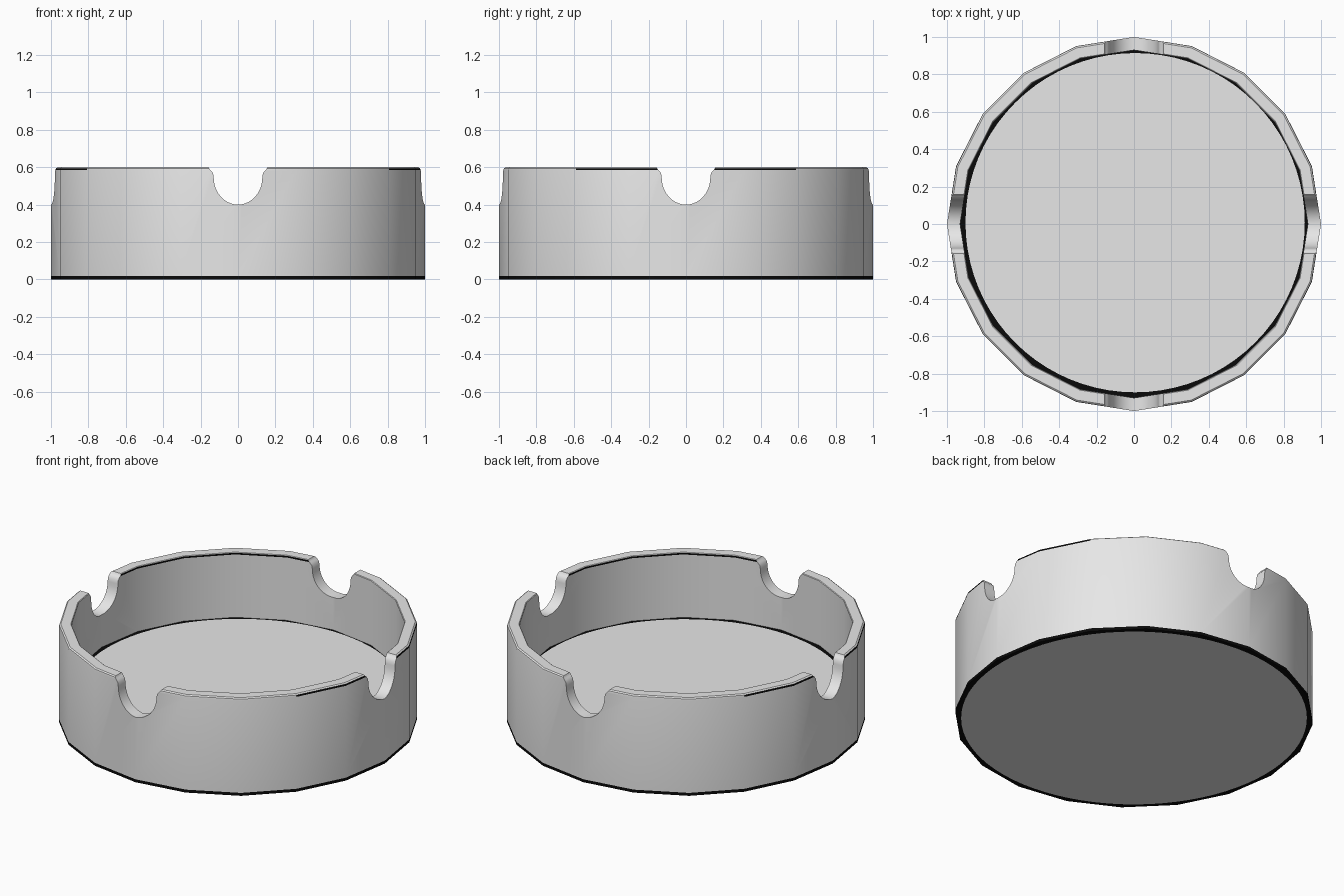
import bpy, bmesh, math

if "Cube" in bpy.data.objects:
    bpy.data.objects.remove(bpy.data.objects["Cube"])

SIDES = 20
FLOOR_Z = 0.2

grey = bpy.data.materials.new("light grey")
grey.diffuse_color = (0.8, 0.8, 0.8, 1)
grey.use_nodes = True
grey.node_tree.nodes["Principled BSDF"].inputs["Base Color"].default_value = grey.diffuse_color
black = bpy.data.materials.new("black trim")
black.diffuse_color = (0.003, 0.003, 0.003, 1)
black.use_nodes = True
black.node_tree.nodes["Principled BSDF"].inputs["Base Color"].default_value = black.diffuse_color


def new_object(name, bm):
    bmesh.ops.recalc_face_normals(bm, faces=bm.faces)
    mesh = bpy.data.meshes.new(name)
    bm.to_mesh(mesh)
    bm.free()
    mesh.materials.append(grey)
    mesh.materials.append(black)
    ob = bpy.data.objects.new(name, mesh)
    bpy.context.collection.objects.link(ob)
    return ob


def ring(bm, r, z, n, cx=0, cy=0):
    return [bm.verts.new((cx + r * math.cos(2 * math.pi * i / n),
                          cy + r * math.sin(2 * math.pi * i / n), z)) for i in range(n)]


# Round tray: profile (radius, z) swept over 20 sides
profile = [(1.0, 0.0), (1.0, 0.018), (1.0, 0.584), (0.998, 0.594), (0.99, 0.6),
           (0.934, 0.6), (0.93, 0.597), (0.93, 0.587), (0.93, FLOOR_Z)]
bm = bmesh.new()
rings = [ring(bm, r, z, SIDES) for r, z in profile]
for k, (a, b) in enumerate(zip(rings, rings[1:])):
    for i in range(SIDES):
        j = (i + 1) % SIDES
        f = bm.faces.new((a[i], a[j], b[j], b[i]))
        c = f.calc_center_median()
        # black foot band, black lines along parts of the rim
        if k == 0 or (k == 2 and abs(c.x) > 0.8) or (k == 6 and c.x * c.y < 0):
            f.material_index = 1


# Floor and underside: grey disc inside a black border
def cap(outer, r, z, cx=0, cy=0):
    disc = ring(bm, r, z, SIDES * 4, cx, cy)
    bm.faces.new(disc)
    for i in range(SIDES):
        arc = [disc[(4 * i + 4 - k) % len(disc)] for k in range(5)]
        f = bm.faces.new([outer[i], outer[(i + 1) % SIDES]] + arc)
        f.material_index = 1


cap(rings[0], 0.965, 0.0)
cap(rings[-1], 0.907, FLOOR_Z, 0.006, 0.007)
tray = new_object("tray", bm)


# Notch cutters: U-shaped section with flared lips, run right across the tray
def notch_cutter(name, along_x):
    half = [(0.13 * math.sin(t), 0.545 - 0.145 * math.cos(t))
            for t in [math.pi / 2 * k / 10 for k in range(11)]]
    half += [(0.133, 0.567), (0.142, 0.58), (0.152, 0.59), (0.158, 0.602), (0.158, 0.8)]
    outline = half + [(-x, z) for x, z in reversed(half[1:])]
    bm = bmesh.new()
    ends = []
    for d in (-1.3, 1.3):
        ends.append([bm.verts.new((d, u, z) if along_x else (u, d, z)) for u, z in outline])
    n = len(outline)
    for i in range(n):
        j = (i + 1) % n
        bm.faces.new((ends[0][i], ends[0][j], ends[1][j], ends[1][i]))
    bm.faces.new(ends[0])
    bm.faces.new(ends[1])
    ob = new_object(name, bm)
    ob.hide_render = True
    return ob


cutters = [notch_cutter("notch_cutter_x", True), notch_cutter("notch_cutter_y", False)]
for c in cutters:
    m = tray.modifiers.new("notch", 'BOOLEAN')
    m.operation = 'DIFFERENCE'
    m.solver = 'EXACT'
    m.object = c

# Bake the notches, then remove the cutters
bpy.context.view_layer.update()
deps = bpy.context.evaluated_depsgraph_get()
mesh = bpy.data.meshes.new_from_object(tray.evaluated_get(deps))
tray.modifiers.clear()
tray.data = mesh
for c in cutters:
    bpy.data.objects.remove(c)

bpy.ops.object.select_all(action='DESELECT')
tray.select_set(True)
bpy.context.view_layer.objects.active = tray
bpy.ops.object.shade_smooth_by_angle(angle=math.radians(35))
